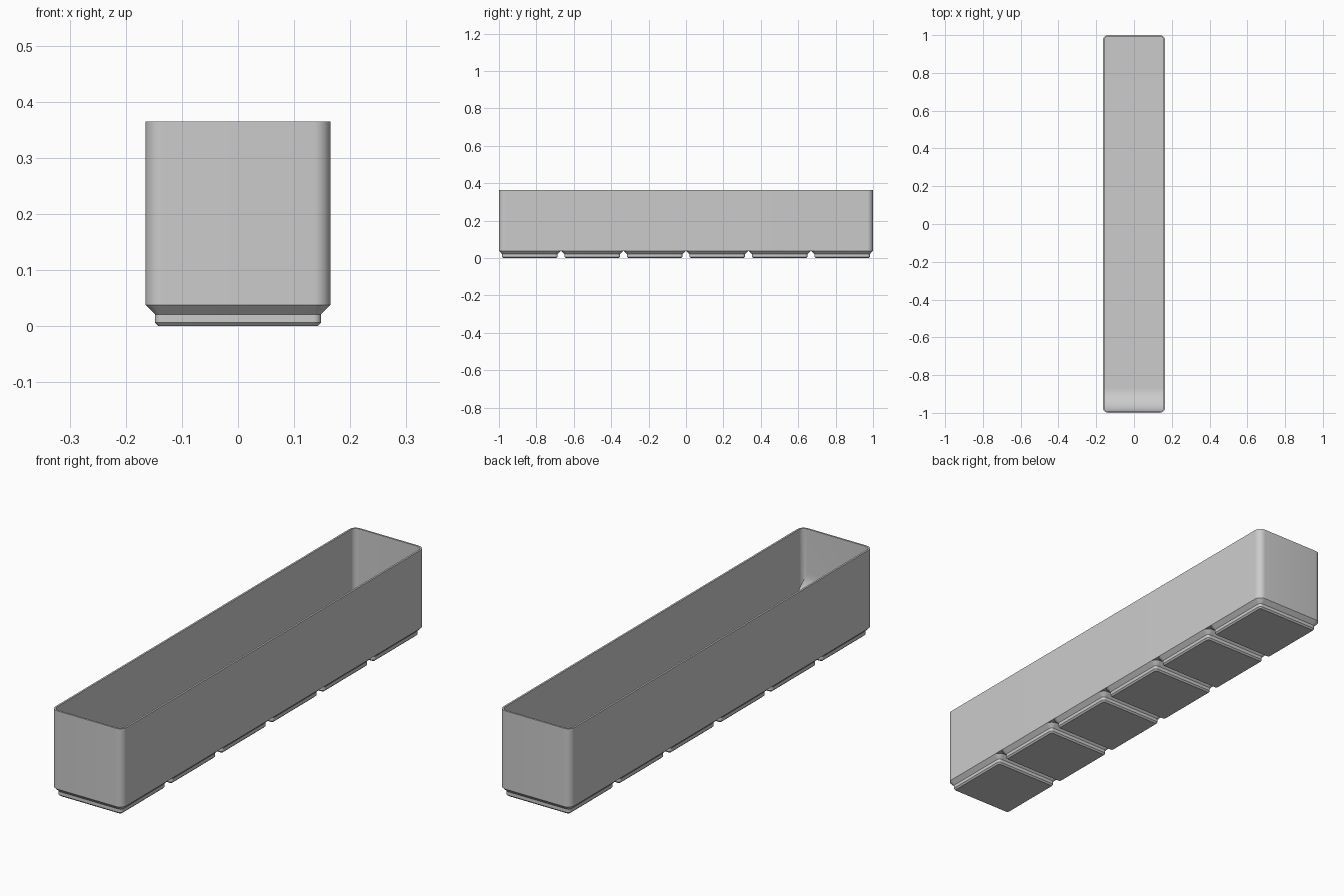
import bpy
import bmesh
import math

cube = bpy.data.objects.get("Cube")
if cube:
    bpy.data.objects.remove(cube, do_unlink=True)

# Main dimensions
HALF_X, HALF_Y, HEIGHT = 0.165, 1.0, 0.365
RADIUS, WALL = 0.03, 0.0077
BASE_TOP, FLOOR, SCOOP = 0.038, 0.056, 0.125
CELLS = 6
PITCH = 0.334

grey = bpy.data.materials.new("light grey plastic")
grey.use_nodes = True
colour = (0.6, 0.6, 0.6, 1)
grey.diffuse_color = colour
grey.node_tree.nodes["Principled BSDF"].inputs["Base Color"].default_value = colour


def right_side(hx, hy, r, extra_y=(), steps=8):
    """Right half of a rounded rectangle, from front to back."""
    arc = [math.pi / 2 * i / steps for i in range(steps + 1)]
    front = [(hx - r + r * math.sin(a), -hy + r - r * math.cos(a)) for a in arc]
    back = [(x, -y) for x, y in reversed(front)]
    return front + [(hx, y) for y in extra_y] + back


def add_loop(bm, side, height):
    """Closed ring: right side front to back, then left side back to front."""
    ring = side + [(-x, y) for x, y in reversed(side)]
    return [bm.verts.new((x, y, height(y))) for x, y in ring]


def bridge(bm, a, b):
    n = len(a)
    for i in range(n):
        j = (i + 1) % n
        bm.faces.new((a[i], a[j], b[j], b[i]))


def finish(bm, name):
    bmesh.ops.recalc_face_normals(bm, faces=bm.faces)
    mesh = bpy.data.meshes.new(name)
    bm.to_mesh(mesh)
    bm.free()
    mesh.materials.append(grey)
    obj = bpy.data.objects.new(name, mesh)
    bpy.context.collection.objects.link(obj)
    bpy.ops.object.select_all(action='DESELECT')
    obj.select_set(True)
    bpy.context.view_layer.objects.active = obj
    bpy.ops.object.shade_smooth_by_angle(angle=math.radians(30))
    return obj


# Open bin with a curved scoop rising to the front wall
inner_front = -HALF_Y + WALL
scoop_end = inner_front + SCOOP


def floor_height(y):
    if y >= scoop_end:
        return FLOOR
    d = min(scoop_end - y, SCOOP)
    return FLOOR + SCOOP - math.sqrt(SCOOP ** 2 - d ** 2)


scoop_rows = [scoop_end - SCOOP * math.sin(math.radians(a))
              for a in range(52, -1, -4)]
bm = bmesh.new()
outer = right_side(HALF_X, HALF_Y, RADIUS, scoop_rows)
inner = right_side(HALF_X - WALL, HALF_Y - WALL, RADIUS - WALL, scoop_rows)
loops = [add_loop(bm, outer, lambda y: BASE_TOP),
         add_loop(bm, outer, lambda y: HEIGHT),
         add_loop(bm, inner, lambda y: HEIGHT),
         add_loop(bm, inner, floor_height)]
for lower, upper in zip(loops, loops[1:]):
    bridge(bm, lower, upper)
bm.faces.new(loops[0])
# Floor strips join matching points of the right and left sides
ring = loops[-1]
for i in range(len(inner) - 1):
    bm.faces.new((ring[i], ring[i + 1], ring[-2 - i], ring[-1 - i]))
finish(bm, "bin_body")

# Stepped feet: inset from the cell edge and height of each step
steps = [(0.0234, 0), (0.0171, 0.0064), (0.0171, 0.0207), (0, BASE_TOP)]
for cell in range(CELLS):
    bm = bmesh.new()
    loops = []
    for inset, z in steps:
        side = right_side(HALF_X - inset, HALF_X - inset, RADIUS - inset)
        loops.append(add_loop(bm, side, lambda y: z))
    for lower, upper in zip(loops, loops[1:]):
        bridge(bm, lower, upper)
    bm.faces.new(loops[0])
    bm.faces.new(loops[-1])
    foot = finish(bm, f"foot_{cell + 1}")
    foot.location.y = (cell - (CELLS - 1) / 2) * PITCH
